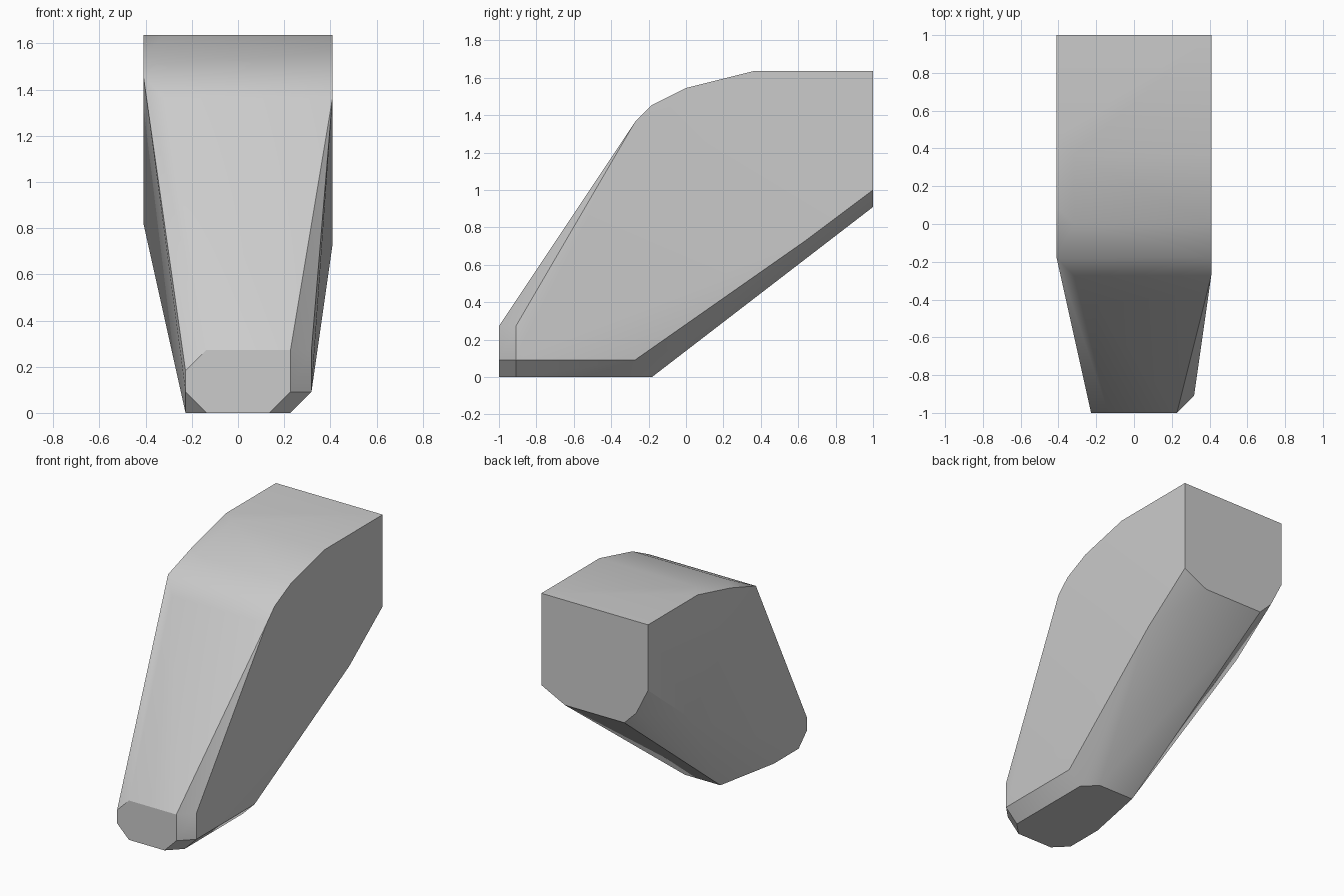
import bpy
import bmesh
from math import radians

start_cube = bpy.data.objects.get("Cube")
if start_cube:
    bpy.data.objects.remove(start_cube, do_unlink=True)

CELL = 1 / 11  # modelling grid step


def make_material(name, colour):
    material = bpy.data.materials.new(name)
    material.use_nodes = True
    material.diffuse_color = colour
    material.node_tree.nodes["Principled BSDF"].inputs["Base Color"].default_value = colour
    return material


def hull_from_slices(name, slices, material):
    """Skin a convex solid over side profiles placed at grid columns."""
    bm = bmesh.new()
    for column, profile in slices.items():
        for along, up in profile:
            bm.verts.new(((column - 4.5) * CELL, along * CELL - 1, up * CELL))
    result = bmesh.ops.convex_hull(bm, input=bm.verts)
    unused = [v for v in result["geom_interior"] + result["geom_unused"]
              if isinstance(v, bmesh.types.BMVert)]
    bmesh.ops.delete(bm, geom=list(set(unused)), context="VERTS")
    bmesh.ops.dissolve_limit(bm, angle_limit=radians(0.5),
                             verts=bm.verts, edges=bm.edges)
    bmesh.ops.recalc_face_normals(bm, faces=bm.faces)
    mesh = bpy.data.meshes.new(name)
    bm.to_mesh(mesh)
    bm.free()
    mesh.materials.append(material)
    part = bpy.data.objects.new(name, mesh)
    bpy.context.collection.objects.link(part)
    return part


# Side profiles (along, up), from the right-hand column to the left-hand one
back_top = (22, 18)
brow = [(8, 15), (9, 16), (11, 17), (15, 18)]
slices = {
    0: [back_top, (16, 18), (12, 17), (9, 16), (17, 9), (22, 13)],
    1: [(22, 11)] + brow,
    2: [(0, 1), (0, 2), (1, 0), (4, 0), (22, 10)],
    3: [(0, 0), (0, 3), (9, 0)],
    6: [(0, 0), (9, 0)],
    7: [(0, 1), (0, 3), (1, 0), (8, 0), (22, 10)],
    8: [(1, 1), (1, 3), (8, 1)],
    9: [back_top, (22, 11), (18, 8)] + brow,
}

# Faceted tapering body
grey = make_material("plain grey", (0.6, 0.6, 0.6, 1))
body = hull_from_slices("tapered_body", slices, grey)

# Soft shading on shallow facets, crisp main edges
bpy.ops.object.select_all(action="DESELECT")
body.select_set(True)
bpy.context.view_layer.objects.active = body
bpy.ops.object.shade_smooth_by_angle(angle=radians(30))
